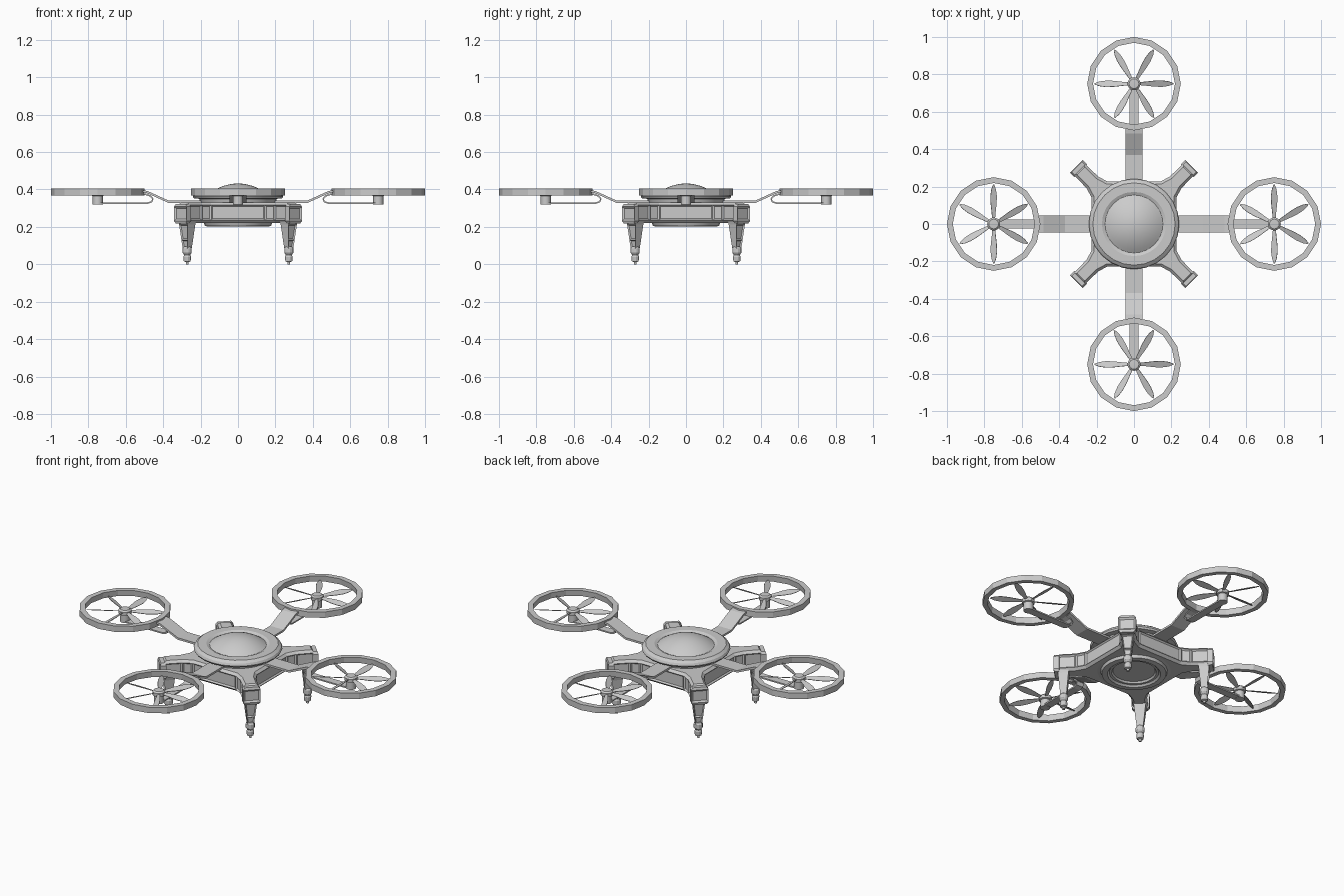
import bpy, bmesh
from math import pi, cos, sin, radians
from mathutils import Matrix, Vector

if "Cube" in bpy.data.objects:
    bpy.data.objects.remove(bpy.data.objects["Cube"])


def finish(bm, name, smooth=None):
    bmesh.ops.recalc_face_normals(bm, faces=bm.faces[:])
    me = bpy.data.meshes.new(name)
    bm.to_mesh(me)
    bm.free()
    ob = bpy.data.objects.new(name, me)
    bpy.context.collection.objects.link(ob)
    if smooth:
        bpy.ops.object.select_all(action='DESELECT')
        ob.select_set(True)
        bpy.context.view_layer.objects.active = ob
        bpy.ops.object.shade_smooth_by_angle(angle=radians(smooth))
    return ob


def lathe(name, profile, sides, centre=(0, 0, 0), closed=False, smooth=None):
    """Revolve (radius, z) points around a vertical axis."""
    bm = bmesh.new()
    rings = []
    for r, z in profile:
        rings.append([bm.verts.new((centre[0] + r * cos(2 * pi * i / sides),
                                    centre[1] + r * sin(2 * pi * i / sides),
                                    centre[2] + z)) for i in range(sides)])
    pairs = list(zip(rings, rings[1:]))
    if closed:
        pairs.append((rings[-1], rings[0]))
    for a, b in pairs:
        for i in range(sides):
            j = (i + 1) % sides
            bm.faces.new((a[i], a[j], b[j], b[i]))
    bmesh.ops.remove_doubles(bm, verts=bm.verts[:], dist=1e-5)
    if not closed:
        bmesh.ops.holes_fill(bm, edges=[e for e in bm.edges if e.is_boundary], sides=0)
    return finish(bm, name, smooth)


def strip(name, path, width, thick):
    """Flat bar following an (x, z) path."""
    bm = bmesh.new()
    rows = [[bm.verts.new((x, s * width / 2, z)) for s in (-1, 1)] for x, z in path]
    for a, b in zip(rows, rows[1:]):
        bm.faces.new((a[0], b[0], b[1], a[1]))
    ob = finish(bm, name)
    mod = ob.modifiers.new("thickness", 'SOLIDIFY')
    mod.thickness = thick
    mod.offset = 0
    return ob


def block(name, levels, x, inset=None):
    """Stacked rectangles (x_offset, depth, width, z), optional recessed outer panel."""
    bm = bmesh.new()
    rows = [[bm.verts.new((x + o + a * d / 2, b * w / 2, z))
             for a, b in ((-1, -1), (1, -1), (1, 1), (-1, 1))] for o, d, w, z in levels]
    bm.faces.new(rows[0])
    bm.faces.new(rows[-1])
    for a, b in zip(rows, rows[1:]):
        for i in range(4):
            j = (i + 1) % 4
            bm.faces.new((a[i], a[j], b[j], b[i]))
    bmesh.ops.recalc_face_normals(bm, faces=bm.faces[:])
    if inset:
        out = [f for f in bm.faces if f.normal.x > 0.97]
        bmesh.ops.inset_individual(bm, faces=out, thickness=inset, depth=-0.008)
    return finish(bm, name)


def four(obs, start):
    """Repeat parts every quarter turn around the centre."""
    for ob in obs:
        base = ob.matrix_world.copy()
        for k in range(4):
            o = ob
            if k:
                o = ob.copy()
                bpy.context.collection.objects.link(o)
            o.name = f"{ob.name.split('.')[0]}_{k + 1}" if k else ob.name
            o.matrix_world = Matrix.Rotation(start + k * pi / 2, 4, 'Z') @ base


# Hull with four stub arms on the diagonals
bm = bmesh.new()
plan = []
for k in range(4):
    rot = Matrix.Rotation(pi / 4 + k * pi / 2, 3, 'Z')
    for r, t in ((0.262, -0.06), (0.315, -0.044), (0.415, -0.042),
                 (0.415, 0.042), (0.315, 0.044), (0.262, 0.06)):
        plan.append(bm.verts.new(rot @ Vector((r, t, 0.222))))
base = bm.faces.new(plan)
ext = bmesh.ops.extrude_face_region(bm, geom=[base])
bmesh.ops.translate(bm, vec=(0, 0, 0.108), verts=[g for g in ext['geom'] if isinstance(g, bmesh.types.BMVert)])
bmesh.ops.recalc_face_normals(bm, faces=bm.faces[:])
rim = [e for e in bm.edges if abs(e.verts[0].co.z - e.verts[1].co.z) < 1e-4]
bmesh.ops.bevel(bm, geom=rim, offset=0.014, segments=1, affect='EDGES', profile=0.5)
bm.normal_update()
sides = [f for f in bm.faces if abs(f.normal.z) < 0.1]
bmesh.ops.inset_individual(bm, faces=sides, thickness=0.011, depth=-0.008)
finish(bm, "hull")

# Stepped underside with lens recess
lathe("belly_ring", [(0.215, 0.235), (0.2, 0.222), (0.182, 0.22), (0.176, 0.204), (0.145, 0.202),
                     (0.135, 0.212), (0.122, 0.212), (0.115, 0.222), (0, 0.222), (0, 0.235)], 24, smooth=25)

# Top disc and dome
lathe("top_disc", [(0, 0.325), (0.2, 0.325), (0.207, 0.35), (0.236, 0.353), (0.242, 0.363),
                   (0.236, 0.376), (0.22, 0.388), (0.172, 0.388), (0.155, 0.38), (0, 0.38)], 24, smooth=25)
lathe("dome", [(0.156 * i / 8, 0.432 - 0.053 * (i / 8) ** 2) for i in range(9)], 32, smooth=30)

# Legs with end caps and feet
D = 0.384
cap = block("leg_cap", [(0, 0.024, 0.076, 0.218), (0, 0.032, 0.096, 0.232),
                        (0, 0.032, 0.096, 0.308), (0, 0.024, 0.076, 0.322)], 0.42, 0.014)
leg = block("leg", [(0, 0.034, 0.034, 0.085), (0, 0.042, 0.046, 0.13), (0, 0.058, 0.064, 0.212),
                    (0, 0.062, 0.074, 0.232)], D, 0.008)
foot = lathe("foot", [(0, 0), (0.008, 0), (0.008, 0.012), (0.019, 0.016), (0.021, 0.04),
                      (0.017, 0.05), (0.025, 0.062), (0.025, 0.084), (0.018, 0.095), (0, 0.095)],
             12, (D, 0, 0), smooth=25)
four([cap, leg, foot], pi / 4)

# Rotor arms and motor brackets
R = 0.75
arm = strip("rotor_arm", [(0.16, 0.334), (0.37, 0.334), (0.485, 0.386), (0.51, 0.39)], 0.09, 0.012)
bracket = strip("motor_bracket", [(0.51, 0.38), (0.47, 0.366), (0.455, 0.35), (0.462, 0.334),
                                  (0.485, 0.327), (R, 0.327)], 0.046, 0.008)

# Rotor guard ring and motor
guard = lathe("rotor_guard", [(0.25, 0.369), (0.25, 0.404), (0.219, 0.404), (0.223, 0.369)],
              16, (R, 0, 0), closed=True)
motor = lathe("motor", [(0, 0.321), (0.027, 0.321), (0.027, 0.365), (0.035, 0.368),
                        (0.035, 0.388), (0.026, 0.396), (0, 0.398)], 16, (R, 0, 0), smooth=30)

# Six leaf-shaped pitched blades
bm = bmesh.new()
outline = ((0.02, 0.007), (0.06, 0.011), (0.11, 0.017), (0.15, 0.018), (0.185, 0.013), (0.21, 0.003))
for k in range(6):
    m = (Matrix.Translation((R, 0, 0.382)) @ Matrix.Rotation(pi / 6 + k * pi / 3, 4, 'Z')
         @ Matrix.Rotation(radians(22), 4, 'X'))
    rows = [[bm.verts.new(m @ Vector((x, s * w, 0))) for s in (-1, 1)] for x, w in outline]
    for a, b in zip(rows, rows[1:]):
        bm.faces.new((a[0], b[0], b[1], a[1]))
blades = finish(bm, "rotor_blades")
blades.modifiers.new("thickness", 'SOLIDIFY').thickness = 0.003
four([arm, bracket, guard, motor, blades], 0)
